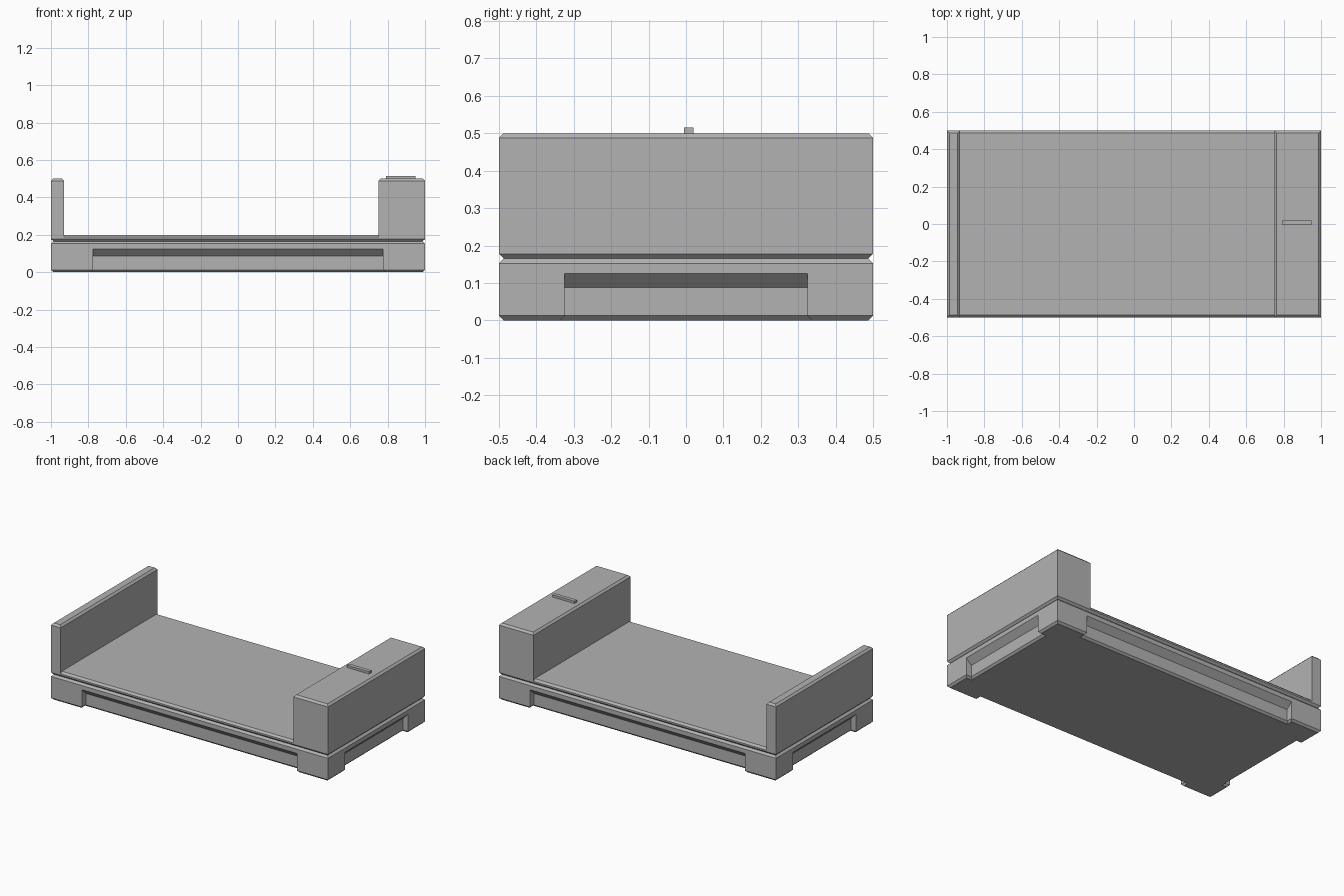
import bpy
import bmesh

if "Cube" in bpy.data.objects:
    bpy.data.objects.remove(bpy.data.objects["Cube"], do_unlink=True)

HX, HY = 1.0, 0.5      # half length, half width
C = 0.0125             # chamfer size
NOTCH = 0.0375         # depth of the side recesses

grey = bpy.data.materials.new("plain grey")
grey.use_nodes = True
color = (0.45, 0.45, 0.45, 1)
grey.diffuse_color = color
grey.node_tree.nodes["Principled BSDF"].inputs["Base Color"].default_value = color


def loft(name, rings):
    """Closed solid through stacked outlines, each given as (z, points)."""
    bm = bmesh.new()
    loops = [[bm.verts.new((x, y, z)) for x, y in pts] for z, pts in rings]
    for low, high in zip(loops, loops[1:]):
        for i in range(len(low)):
            j = (i + 1) % len(low)
            bm.faces.new((low[i], low[j], high[j], high[i]))
    bm.faces.new(loops[0][::-1])
    bm.faces.new(loops[-1])
    bmesh.ops.remove_doubles(bm, verts=bm.verts, dist=1e-5)
    bmesh.ops.recalc_face_normals(bm, faces=bm.faces)
    mesh = bpy.data.meshes.new(name)
    bm.to_mesh(mesh)
    bm.free()
    mesh.materials.append(grey)
    obj = bpy.data.objects.new(name, mesh)
    bpy.context.collection.objects.link(obj)
    return obj


def rect(x0, x1, y0, y1, ix=0, iy=0):
    x0, x1, y0, y1 = x0 + ix, x1 - ix, y0 + iy, y1 - iy
    return [(x0, y0), (x1, y0), (x1, y1), (x0, y1)]


def footed_outline(inset, depth):
    """Rectangle with a shallow recess in each side, leaving corner feet."""
    x, y = HX - inset, HY - inset
    nx, ny = 0.775 + inset, 0.325 + inset
    half = [(-x, -y), (-nx, -y), (-nx, -y + depth), (nx, -y + depth), (nx, -y),
            (x, -y), (x, -ny), (x - depth, -ny), (x - depth, ny), (x, ny)]
    return half + [(-px, -py) for px, py in half]


# Base with corner feet and sloped recess tops
loft("base", [
    (0, footed_outline(C, NOTCH)),
    (C, footed_outline(0, NOTCH)),
    (0.0875, footed_outline(0, NOTCH)),
    (0.125, footed_outline(0, 0)),
    (0.1525, footed_outline(0, 0)),
    (0.165, footed_outline(C, 0)),
])

# Tray floor: chamfered underside, then the panel between the end walls
loft("tray_floor", [
    (0.165, rect(-HX, HX, -HY, HY, C, C)),
    (0.1775, rect(-HX, HX, -HY, HY)),
    (0.1875, rect(-HX, HX, -HY, HY)),
])
loft("floor_panel", [
    (0.1875, rect(-0.93, 0.75, -HY, HY)),
    (0.2, rect(-0.93, 0.75, -HY, HY, 0, C)),
])

# End walls with chamfered tops
for name, x0, x1 in (("thin_end_wall", -HX, -0.93), ("thick_end_block", 0.75, HX)):
    loft(name, [
        (0.1875, rect(x0, x1, -HY, HY)),
        (0.5 - C, rect(x0, x1, -HY, HY)),
        (0.5, rect(x0, x1, -HY, HY, C, C)),
    ])

# Plain raised bar on the block
bar = rect(0.79, 0.95, -0.005, 0.02)
loft("raised_bar", [(0.495, bar), (0.515, bar)])
